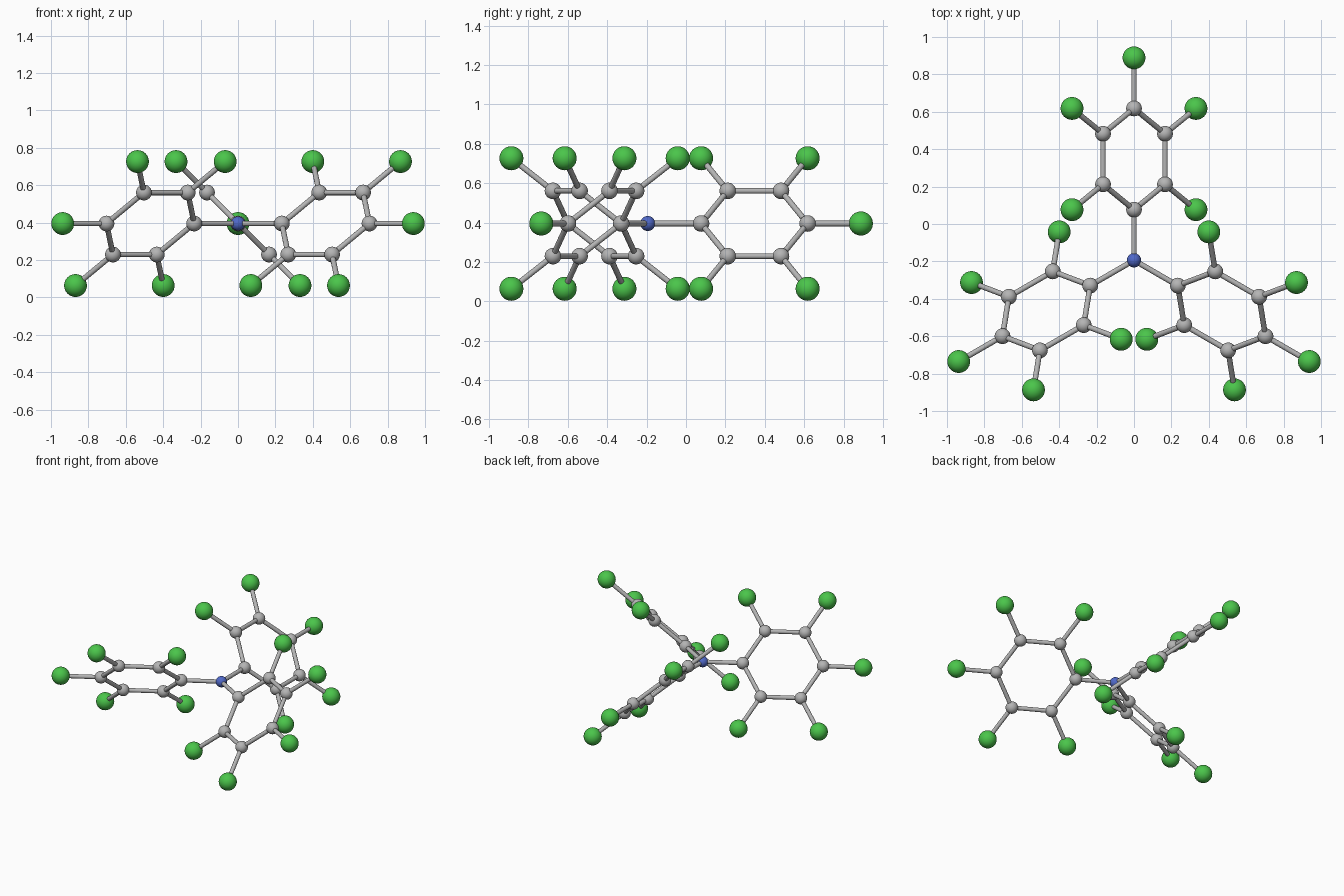
import bpy, math
from mathutils import Vector, Matrix

if "Cube" in bpy.data.objects:
    bpy.data.objects.remove(bpy.data.objects["Cube"])

A = 0.2706                            # bond length unit
CENTRE = Vector((0, -0.194, 0.395))   # middle atom
TILT = math.radians(45)               # propeller twist of each ring


def material(name, rgb):
    m = bpy.data.materials.new(name)
    m.diffuse_color = (*rgb, 1)
    m.use_nodes = True
    m.node_tree.nodes["Principled BSDF"].inputs["Base Color"].default_value = m.diffuse_color
    return m


GREY = material("light grey", (0.46, 0.46, 0.46))
GREEN = material("green", (0.07, 0.56, 0.07))
BLUE = material("blue", (0.08, 0.14, 0.58))


def finish(name, mat):
    ob = bpy.context.object
    ob.name = name
    ob.data.materials.append(mat)
    bpy.ops.object.shade_smooth_by_angle(angle=math.radians(50))
    return ob


def ball(name, p, r, mat):
    bpy.ops.mesh.primitive_uv_sphere_add(segments=32, ring_count=16, radius=r, location=p)
    return finish(name, mat)


def rod(name, a, b, r=0.0145):
    d = b - a
    bpy.ops.mesh.primitive_cylinder_add(vertices=20, radius=r, depth=d.length, location=(a + b) / 2,
                                        rotation=d.to_track_quat('Z', 'Y').to_euler())
    return finish(name, GREY)


# middle atom
ball("centre_atom", CENTRE, 0.038, BLUE)

# three identical six-sided rings around it
for k in range(3):
    place = (Matrix.Translation(CENTRE) @ Matrix.Rotation(math.radians(90 + 120 * k), 4, 'Z')
             @ Matrix.Rotation(TILT, 4, 'X') @ Matrix.Translation((2 * A, 0, 0)))

    def corner(i, r):
        t = math.radians(180 + 60 * i)
        return place @ Vector((r * math.cos(t), r * math.sin(t), 0))

    for i in range(6):
        tag = f"{k + 1}_{i + 1}"
        c = corner(i, A)
        ball("ring_atom_" + tag, c, 0.042, GREY)
        rod("ring_bond_" + tag, c, corner(i + 1, A))
        if i == 0:                    # inner corner joins the middle atom
            rod("centre_bond_" + tag, CENTRE, c)
        else:                         # other corners carry an outer atom
            tip = corner(i, 2 * A)
            rod("outer_bond_" + tag, c, tip)
            ball("outer_atom_" + tag, tip, 0.061, GREEN)
